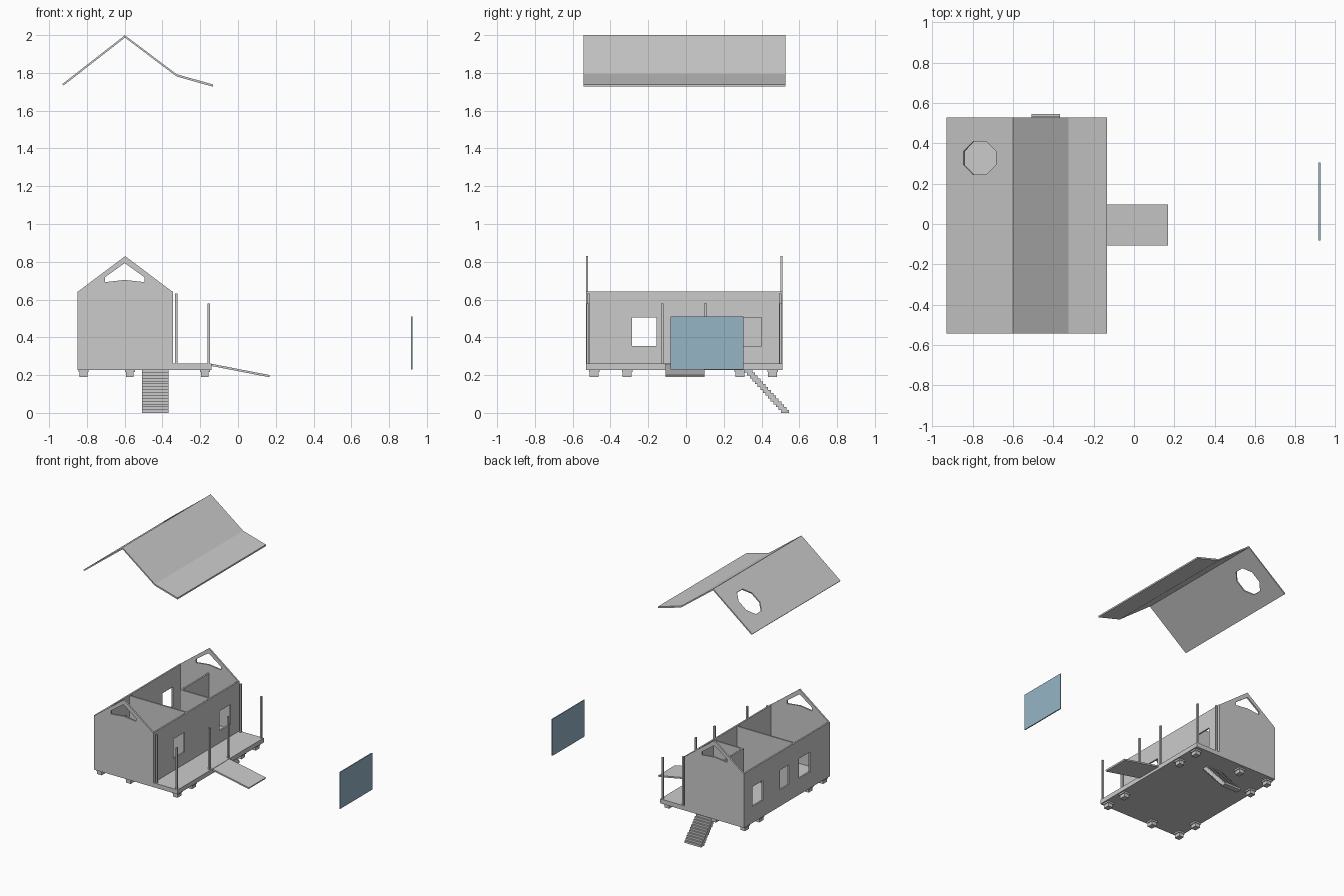
import bpy, math
from mathutils import Matrix, Vector

if "Cube" in bpy.data.objects:
    bpy.data.objects.remove(bpy.data.objects["Cube"])


def box(name, x0, x1, y0, y1, z0, z1):
    v = [(x, y, z) for x in (x0, x1) for y in (y0, y1) for z in (z0, z1)]
    f = [(0, 1, 3, 2), (4, 6, 7, 5), (0, 4, 5, 1), (2, 3, 7, 6), (0, 2, 6, 4), (1, 5, 7, 3)]
    me = bpy.data.meshes.new(name)
    me.from_pydata(v, [], f)
    ob = bpy.data.objects.new(name, me)
    bpy.context.collection.objects.link(ob)
    return ob


def panel(name, loops, thick, origin, u, v):
    """Flat plate: first loop is the outline, the others are holes."""
    cu = bpy.data.curves.new(name, 'CURVE')
    cu.dimensions = '2D'
    cu.fill_mode = 'BOTH'
    cu.extrude = thick / 2
    for loop in loops:
        s = cu.splines.new('POLY')
        s.points.add(len(loop) - 1)
        for p, (a, b) in zip(s.points, loop):
            p.co = (a, b, 0, 1)
        s.use_cyclic_u = True
    tmp = bpy.data.objects.new(name + "_curve", cu)
    bpy.context.collection.objects.link(tmp)
    bpy.context.view_layer.update()
    dg = bpy.context.evaluated_depsgraph_get()
    me = bpy.data.meshes.new_from_object(tmp.evaluated_get(dg))
    bpy.data.objects.remove(tmp)
    u, v = Vector(u).normalized(), Vector(v).normalized()
    m = Matrix((u, v, u.cross(v))).transposed().to_4x4()
    m.translation = Vector(origin)
    me.transform(m)
    for p in me.polygons:
        p.use_smooth = False
    ob = bpy.data.objects.new(name, me)
    bpy.context.collection.objects.link(ob)
    return ob


def rect(a0, a1, b0, b1):
    return [(a0, b0), (a1, b0), (a1, b1), (a0, b1)]


X, Y, Z = (1, 0, 0), (0, 1, 0), (0, 0, 1)
XL, XR, YF, YB = -0.85, -0.345, -0.53, 0.512

# floor and porch deck
box("floor", XL, XR, YF, YB, 0.228, 0.262)
box("porch_deck", XR, -0.14, YF, YB, 0.228, 0.262)

# gable walls with a five-sided vent opening
gable = [(XL, 0.23), (XR, 0.23), (XR, 0.64), (-0.5975, 0.83), (XL, 0.64)]
vent = [(-0.705, 0.692), (-0.6, 0.704), (-0.495, 0.692), (-0.495, 0.718), (-0.6, 0.793), (-0.705, 0.718)]
for n, y in (("front_gable", YF + 0.006), ("back_gable", YB - 0.006)):
    panel(n, [gable, vent], 0.012, (0, y, 0), X, Z)

# long walls with windows
wall = rect(YF, YB, 0.23, 0.643)
win = lambda a, b: rect(a, b, 0.355, 0.505)
panel("left_wall", [wall, win(-0.285, -0.155), win(-0.03, 0.075), win(0.285, 0.41)],
      0.012, (XL + 0.006, 0, 0), Y, Z)
panel("right_wall", [wall, win(-0.285, -0.155), win(0.27, 0.40)],
      0.012, (XR - 0.006, 0, 0), Y, Z)

# inner partitions
box("front_partition", XL + 0.01, XR - 0.01, -0.118, -0.106, 0.26, 0.64)
box("back_room_side", -0.606, -0.594, 0.165, YB - 0.01, 0.26, 0.64)
box("back_room_front", -0.606, XR - 0.01, 0.165, 0.177, 0.26, 0.64)

# porch posts
for y in (-0.521, -0.125, 0.103, 0.502):
    box("outer_post", -0.161, -0.148, y - 0.007, y + 0.007, 0.26, 0.58)
for y in (-0.518, 0.499):
    box("wall_post", -0.333, -0.32, y - 0.007, y + 0.007, 0.26, 0.632)

# foundation piers
for x in (-0.818, -0.572, -0.175):
    for y in (-0.486, -0.312, 0.285, 0.459):
        if x == -0.572 and abs(y) < 0.4:
            continue
        box("pier", x - 0.02, x + 0.02, y - 0.024, y + 0.024, 0.19, 0.222)
        box("pier_cap", x - 0.026, x + 0.026, y - 0.028, y + 0.028, 0.216, 0.23)

# ramp
panel("ramp", [[(-0.15, 0.262), (-0.15, 0.25), (0.165, 0.189), (0.168, 0.2)]],
      0.205, (0, -0.005, 0), X, Z)

# stairs under the back
N = 15
for i in range(N):
    y = 0.31 + i * 0.194 / (N - 1)
    z = 0.228 - i * 0.228 / N
    box("stair_tread", -0.508, -0.368, y, y + 0.042, z - 0.228 / N, z)

# raised roof: left slope with an eight-sided opening, right slope folding over the porch
t = 0.01
dx, dz = -0.33, -0.257
L = math.hypot(dx, dz)
c = 1 / math.cos(math.pi / 8)
hole = [(0.327 + 0.082 * c * math.cos(a), L / 2 + 0.101 * c * math.sin(a))
        for a in [math.pi / 8 + k * math.pi / 4 for k in range(8)]]
panel("roof_left", [rect(-0.542, 0.527, 0, L), hole], t, (-0.597, 0, 1.994), Y, (dx, 0, dz))
fold = [(-0.6, 2.0), (-0.325, 1.793), (-0.133, 1.739)]
panel("roof_right", [fold + [(x, z - 0.012) for x, z in reversed(fold)]],
      1.069, (0, -0.0075, 0), X, Z)

# loose glazed door panel
glass = box("glass_panel", 0.916, 0.924, -0.083, 0.305, 0.23, 0.51)
mat = bpy.data.materials.new("blue_glass")
mat.diffuse_color = (0.3, 0.46, 0.56, 1)
mat.use_nodes = True
mat.node_tree.nodes["Principled BSDF"].inputs["Base Color"].default_value = mat.diffuse_color
glass.data.materials.append(mat)
